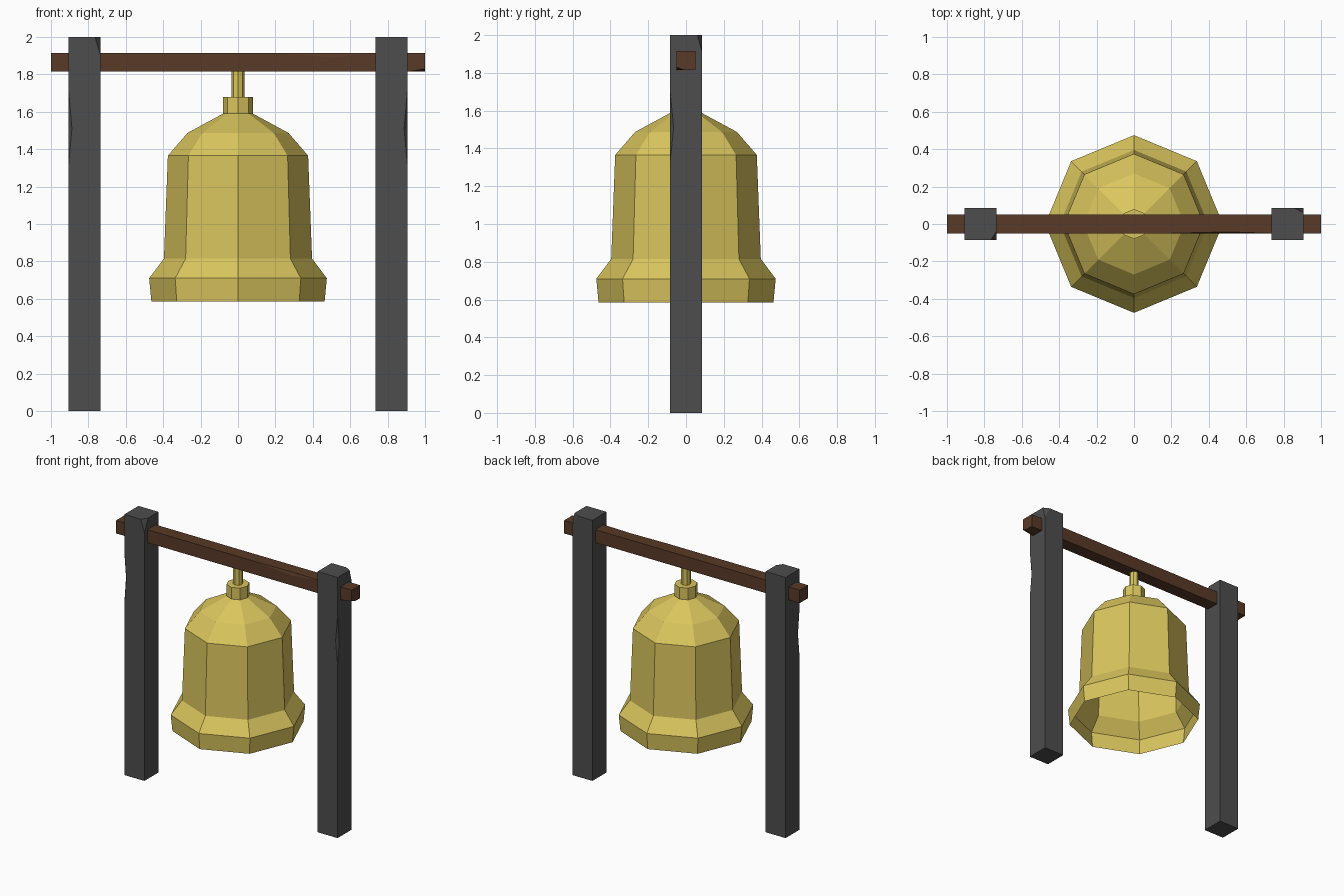
import bpy, bmesh
from math import cos, sin, pi
from mathutils import Vector

if "Cube" in bpy.data.objects:
    bpy.data.objects.remove(bpy.data.objects["Cube"])


def material(name, color):
    m = bpy.data.materials.new(name)
    m.diffuse_color = (*color, 1)
    m.use_nodes = True
    m.node_tree.nodes["Principled BSDF"].inputs["Base Color"].default_value = m.diffuse_color
    return m


BRASS = material("brass", (0.70, 0.56, 0.11))
WOOD = material("wood", (0.10, 0.042, 0.02))
STONE = material("dark_stone", (0.075, 0.075, 0.075))


def finish(name, bm, mat=None):
    bmesh.ops.recalc_face_normals(bm, faces=bm.faces)
    me = bpy.data.meshes.new(name)
    bm.to_mesh(me)
    bm.free()
    if mat:
        me.materials.append(mat)
    ob = bpy.data.objects.new(name, me)
    bpy.context.collection.objects.link(ob)
    return ob


def box(name, lo, hi, mat, chip=None):
    """Box with one corner sliced off; chip = three signed cuts from that corner."""
    lo, hi = Vector(lo), Vector(hi)
    bm = bmesh.new()
    bmesh.ops.create_cube(bm, size=1)
    for v in bm.verts:
        v.co = [(lo[i] + hi[i]) / 2 + v.co[i] * (hi[i] - lo[i]) for i in range(3)]
    if chip:
        corner = Vector([hi[i] if chip[i] < 0 else lo[i] for i in range(3)])
        normal = Vector([-1 / c for c in chip])
        point = corner + Vector((chip[0], 0, 0))
        cut = bmesh.ops.bisect_plane(bm, geom=bm.verts[:] + bm.edges[:] + bm.faces[:],
                                     plane_co=point, plane_no=normal, clear_outer=True)
        edges = [e for e in cut["geom_cut"] if isinstance(e, bmesh.types.BMEdge)]
        bmesh.ops.contextual_create(bm, geom=edges)
    return finish(name, bm, mat)


def dent(ob, a, b, f, r):
    """Notch an edge between a and b, as deep as points f and r on its two faces."""
    a, b, f, r = map(Vector, (a, b, f, r))
    mid = (f + r) / 2
    pts = [f + (f - r) * 2, r + (r - f) * 2, a + (a - mid), b + (b - mid)]
    bm = bmesh.new()
    bmesh.ops.convex_hull(bm, input=[bm.verts.new(p) for p in pts])
    cutter = finish(ob.name + "_cutter", bm, ob.data.materials[0])
    cutter.hide_render = True
    cutter.hide_set(True)
    mod = ob.modifiers.new("dent", 'BOOLEAN')
    mod.operation, mod.solver, mod.object = 'DIFFERENCE', 'EXACT', cutter


def lathe(name, profile, mat, caps=False, sides=8):
    bm = bmesh.new()
    rings = [[bm.verts.new((r * cos(2 * pi * i / sides), r * sin(2 * pi * i / sides), z))
              for i in range(sides)] for r, z in profile]
    for p, q in zip(rings, rings[1:]):
        for i in range(sides):
            j = (i + 1) % sides
            bm.faces.new((p[i], p[j], q[j], q[i]))
    bm.faces.new(rings[-1])
    if caps:
        bm.faces.new(rings[0])
    return finish(name, bm, mat)


# Posts with a chipped top corner and a notched outer front edge
H = 0.085
for name, s, chip in (("left_post", -1, (-0.03, 0.045, -0.10)),
                      ("right_post", 1, (-0.045, -0.025, -0.09))):
    c = 0.82 * s
    post = box(name, (c - H, -H, 0), (c + H, H, 2), STONE, chip)
    x = c + H * s
    dent(post, (x, -H, 1.71), (x, -H, 1.32), (x - 0.017 * s, -H, 1.51), (x, -H + 0.02, 1.51))

# Crossbeam with a chipped end and a shallow notch on its front top edge
beam = box("crossbeam", (-1, -0.05, 1.815), (1, 0.05, 1.915), WOOD, (-0.09, 0.04, 0.015))
dent(beam, (0.18, -0.05, 1.915), (0.74, -0.05, 1.915), (0.5, -0.05, 1.89), (0.5, -0.042, 1.915))

# Hollow open-bottomed bell, collar and hanging stem
lathe("bell", [(0.463, 0.585), (0.475, 0.71), (0.396, 0.815), (0.391, 0.945),
               (0.375, 1.365), (0.27, 1.487), (0.08, 1.59)], BRASS)
lathe("bell_collar", [(0.08, 1.585), (0.08, 1.68)], BRASS, True)
lathe("bell_stem", [(0.034, 1.67), (0.034, 1.83)], BRASS, True)
